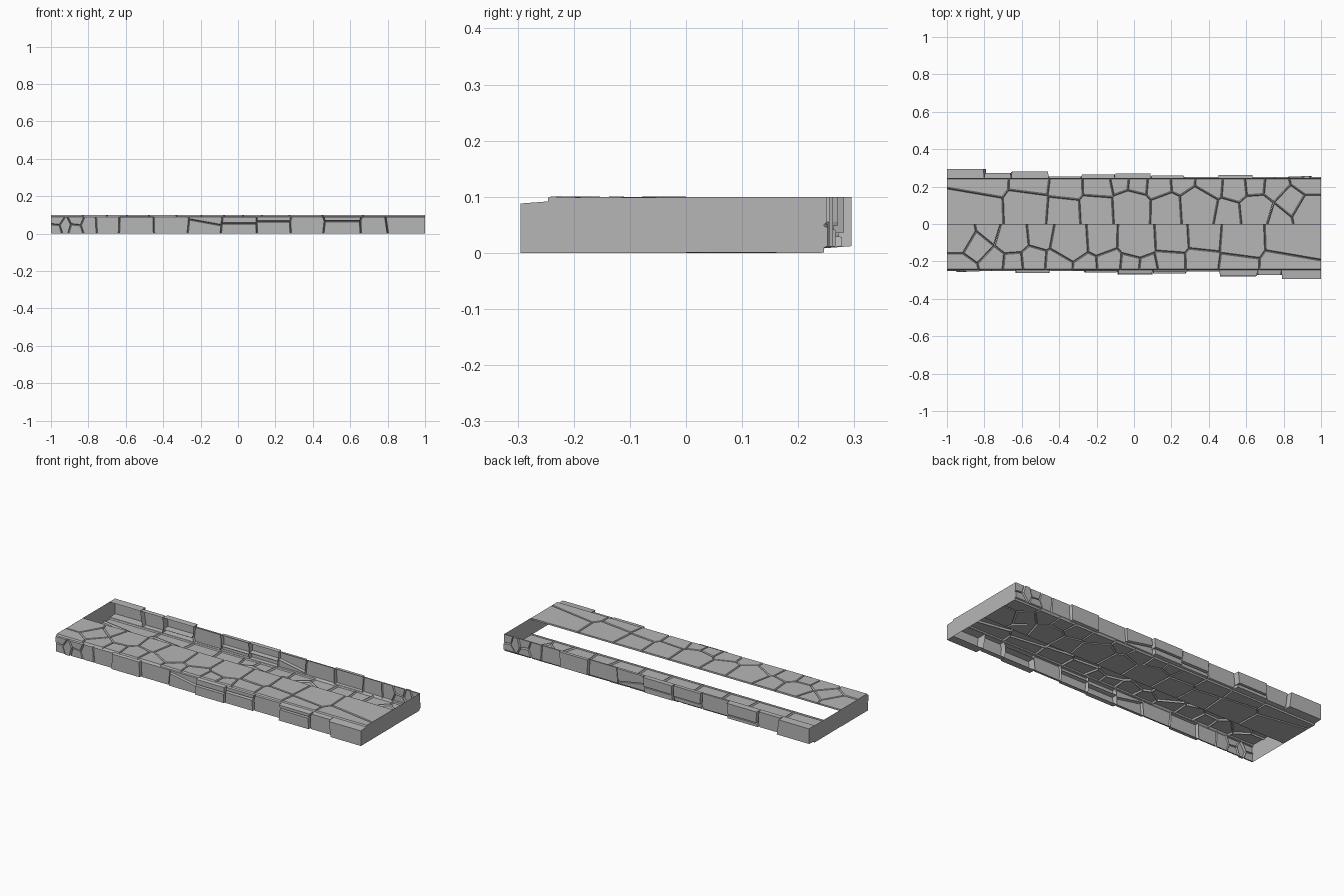
import bpy, bmesh, random
from mathutils import Vector, Matrix

if "Cube" in bpy.data.objects:
    bpy.data.objects.remove(bpy.data.objects["Cube"])

random.seed(4)

# Stones on the flat face: x, distance from the centre line, size
FLAT = [(-.92, .07, .06), (-.92, .24, .05), (-.835, .12, .06), (-.77, .04, .03),
        (-.75, .2, .05), (-.65, .075, .10), (-.64, .21, .06), (-.5, .06, .07),
        (-.54, .2, .08), (-.34, .09, .13), (-.41, .21, .07), (-.25, .225, .05),
        (-.18, .08, .10), (-.13, .215, .08), (.015, .085, .12), (-.02, .225, .07),
        (.07, .235, .06), (.2, .075, .10), (.19, .21, .08), (.375, .065, .09),
        (.36, .205, .08), (.57, .08, .12), (.55, .23, .08), (.83, .07, .12),
        (.80, .245, .11)]
# Stones on the long side: x, height, how far it sticks out
SIDE = [(-.975, .025, .25), (-.97, .07, .252), (-.925, .04, .256), (-.87, .025, .25),
        (-.865, .07, .254), (-.805, .045, .25), (-.71, .05, .25), (-.56, .045, .262),
        (-.34, .05, .251), (-.19, .035, .258), (-.18, .09, .252), (.01, .025, .271),
        (.01, .085, .266), (.19, .035, .264), (.19, .095, .256), (.37, .045, .255),
        (.55, .025, .282), (.55, .11, .278), (.76, .035, .272), (.83, .045, .295)]


def cell(seeds, sizes, i, rect):
    """Size-weighted nearest-seed polygon of seed i inside the rectangle."""
    x0, y0, x1, y1 = rect
    poly = [Vector(p) for p in ((x0, y0), (x1, y0), (x1, y1), (x0, y1))]
    a = Vector(seeds[i][:2])
    for j, s in enumerate(seeds):
        if j == i:
            continue
        n = Vector(s[:2]) - a
        mid = a + n * (.5 + .5 * (sizes[i] ** 2 - sizes[j] ** 2) / (2 * n.length_squared))
        out = []
        for p, q in zip(poly, poly[1:] + poly[:1]):
            dp, dq = (p - mid).dot(n), (q - mid).dot(n)
            if dp <= 0:
                out.append(p)
            if dp * dq < 0:
                out.append(p.lerp(q, dp / (dp - dq)))
        poly = out
    return poly


def stones(bm, seeds, sizes, rect, base, groove, height, place, flip):
    """Each cell is a raised stone whose skirt drops into the groove."""
    for i, s in enumerate(seeds):
        poly = cell(seeds, sizes, i, rect)
        if len(poly) < 3:
            continue
        tmp = bmesh.new()
        tmp.faces.new([tmp.verts.new((p.x, p.y, base)) for p in poly])
        bmesh.ops.remove_doubles(tmp, verts=tmp.verts, dist=.006)
        tmp.faces.ensure_lookup_table()
        f = tmp.faces[0]
        bmesh.ops.inset_individual(tmp, faces=[f], thickness=groove, use_even_offset=True)
        for v in f.verts:
            v.co.z = height(s)
        made = {v: bm.verts.new(place(v.co)) for v in tmp.verts}
        for g in tmp.faces:
            face = bm.faces.new([made[v] for v in g.verts])
            if flip:
                face.normal_flip()
        tmp.free()


def clamp(v, lo, hi):
    return max(lo, min(hi, v))


# Front half: cobbled top, cobbled long side
bm = bmesh.new()
G = .005
stones(bm, FLAT, [s[2] for s in FLAT], (-1 - G, -G, 1 + G, .246), .09, G,
       lambda s: random.uniform(.0985, .1003),
       lambda c: (clamp(c.x, -1, 1), -max(c.y, 0), c.z), True)
stones(bm, SIDE, [0] * len(SIDE), (-1 - G, -G, 1 + G, .092), .243, .004, lambda s: s[2],
       lambda c: (clamp(c.x, -1, 1), -c.z, max(c.y, 0)), False)
# Flat end walls of this half
for x in (-1, 1):
    wall = bm.faces.new([bm.verts.new((x, y, z)) for y, z in
                         ((0, 0), (-.246, 0), (-.246, .099), (0, .099))])
    if x > 0:
        wall.normal_flip()
front = bpy.data.meshes.new("front_half")
bm.to_mesh(front)

# Back half: the same shell mirrored through the slab centre
bm.transform(Matrix.Translation((0, 0, .1)) @ Matrix.Diagonal((-1, -1, -1, 1)))
bmesh.ops.reverse_faces(bm, faces=bm.faces)
back = bpy.data.meshes.new("back_half")
bm.to_mesh(back)
bm.free()

# Dark grey stone
stone = bpy.data.materials.new("dark_stone")
stone.diffuse_color = (.47, .47, .47, 1)
stone.use_nodes = True
stone.node_tree.nodes["Principled BSDF"].inputs["Base Color"].default_value = stone.diffuse_color
for name, mesh in (("front_stone_half", front), ("back_stone_half", back)):
    mesh.materials.append(stone)
    bpy.context.collection.objects.link(bpy.data.objects.new(name, mesh))
